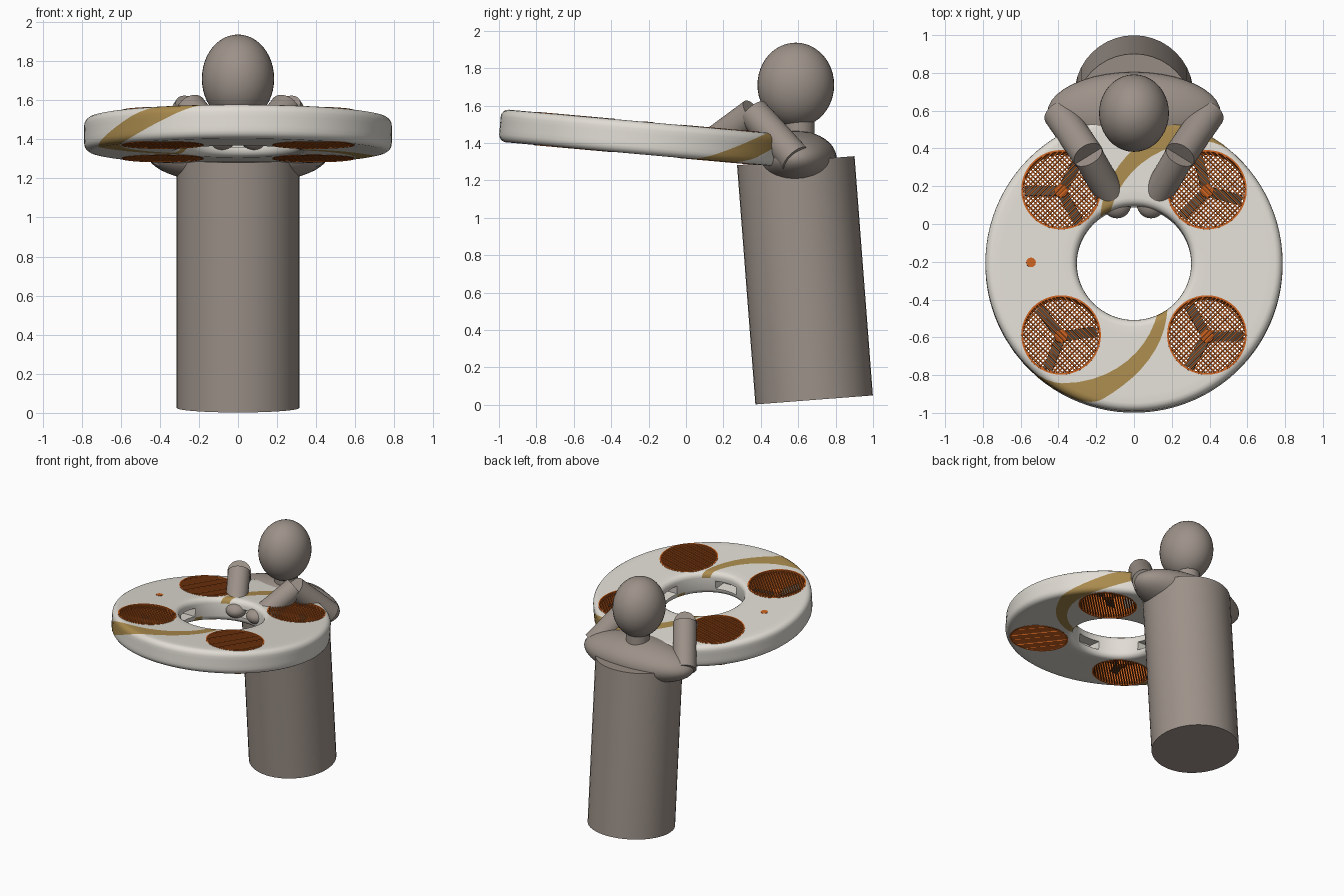
import bpy, bmesh, math
from mathutils import Matrix, Vector

cube = bpy.data.objects.get("Cube")
if cube:
    bpy.data.objects.remove(cube)


def material(name, rgb):
    m = bpy.data.materials.new(name)
    m.use_nodes = True
    m.diffuse_color = (*rgb, 1)
    m.node_tree.nodes["Principled BSDF"].inputs["Base Color"].default_value = (*rgb, 1)
    return m


SKIN = material("warm grey", (0.335, 0.285, 0.25))
SHELL = material("off white", (0.75, 0.72, 0.66))
OCHRE = material("ochre", (0.40, 0.255, 0.075))
ORANGE = material("burnt orange", (0.60, 0.125, 0.015))
DARK = material("dark brown grey", (0.10, 0.08, 0.06))

# Tilted frame shared by every part of the ring
RING = Matrix.Translation((0, -0.211, 1.424)) @ Matrix.Rotation(math.radians(-5.1), 4, 'X')


def smooth_by_angle(ob):
    bpy.ops.object.select_all(action='DESELECT')
    ob.select_set(True)
    bpy.context.view_layer.objects.active = ob
    bpy.ops.object.shade_smooth_by_angle(angle=math.radians(35))


def finish(name, bm, mats, matrix=None, smooth=True):
    bmesh.ops.recalc_face_normals(bm, faces=bm.faces[:])
    mesh = bpy.data.meshes.new(name)
    bm.to_mesh(mesh)
    bm.free()
    ob = bpy.data.objects.new(name, mesh)
    bpy.context.collection.objects.link(ob)
    for m in mats:
        mesh.materials.append(m)
    if matrix:
        ob.matrix_world = matrix
    if smooth:
        smooth_by_angle(ob)
    return ob


def ellipsoid(name, centre, radii):
    bm = bmesh.new()
    m = Matrix.Translation(centre) @ Matrix.Diagonal((*radii, 1))
    bmesh.ops.create_uvsphere(bm, u_segments=40, v_segments=24, radius=1, matrix=m)
    return finish(name, bm, [SKIN])


def rod(name, a, b, radius):
    a, b = Vector(a), Vector(b)
    turn = (b - a).to_track_quat('Z', 'Y').to_matrix().to_4x4()
    bm = bmesh.new()
    bmesh.ops.create_cone(bm, cap_ends=True, segments=40, radius1=radius, radius2=radius,
                          depth=(b - a).length, matrix=Matrix.Translation((a + b) / 2) @ turn)
    return finish(name, bm, [SKIN])


def add_box(bm, centre, size, turn):
    m = turn @ Matrix.Translation(centre) @ Matrix.Diagonal((*size, 1))
    bmesh.ops.create_cube(bm, size=1, matrix=m)


def add_drum(bm, centre, radius, depth, sides=48):
    bmesh.ops.create_cone(bm, cap_ends=True, segments=sides, radius1=radius, radius2=radius,
                          depth=depth, matrix=Matrix.Translation(centre))


# Figure
rod("torso", (0, 0.685, 0.026), (0, 0.587, 1.305), 0.315)
ellipsoid("shoulders", (0, 0.585, 1.318), (0.46, 0.22, 0.148))
rod("neck", (0, 0.605, 1.38), (0, 0.6, 1.58), 0.085)
ellipsoid("head", (0, 0.587, 1.71), (0.185, 0.205, 0.226))
for side, s in (("left", 1), ("right", -1)):
    elbow = (s * 0.242, 0.36, 1.56)
    rod(side + "_upper_arm", (s * 0.397, 0.585, 1.315), elbow, 0.085)
    rod(side + "_forearm", elbow, (s * 0.11, 0.13, 1.39), 0.08)
    ellipsoid(side + "_hand", (s * 0.09, 0.105, 1.397), (0.075, 0.075, 0.056))

# Ring body: rounded section swept round, columns twisted so stripes follow them
OUTER, INNER, HALF, ROUND = 0.787, 0.303, 0.0875, 0.04
COLS, STEP, BAND = 90, 4, 3


def corner(r, inward):
    """Upper corner arc, from the wall to the flat top."""
    return [(r + inward * ROUND * (1 - math.cos(a)), HALF - ROUND * (1 - math.sin(a)))
            for a in (math.pi / 8 * i for i in range(5))]


def twist(r, z):
    t = (r - INNER) / (OUTER - INNER)
    angle = 120 - 56 * t ** 0.9 - 32 * t * (HALF - abs(z)) / (2 * HALF)
    return angle if z >= 0 else 96 - angle


def column_angle(j, r):
    """Columns within a stripe widen towards the outer wall, the rest narrow."""
    half = BAND * STEP / 2 + 4 * ((r - INNER) / (OUTER - INNER)) ** 4
    turn, k = divmod(j, COLS // 2)
    if k <= BAND:
        return 180 * turn - half + 2 * half * k / BAND
    return 180 * turn + half + (180 - 2 * half) * (k - BAND) / (COLS // 2 - BAND)


first, last = corner(INNER, 1), corner(OUTER, -1)[::-1]
flat_from, flat_to = first[-1][0], last[0][0]
flat = [(flat_from + (flat_to - flat_from) * i / 9, HALF) for i in range(1, 9)]
upper = first + flat + last + [(OUTER, 0.024)]
profile = upper + [(OUTER, 0.0)] + [(r, -z) for r, z in reversed(upper)]

bm = bmesh.new()
rows = []
for r, z in profile:
    angles = [math.radians(column_angle(j, r) + twist(r, z)) for j in range(COLS)]
    rows.append([bm.verts.new((r * math.cos(a), r * math.sin(a), z)) for a in angles])
for a, b in zip(rows, rows[1:]):
    for j in range(COLS):
        k = (j + 1) % COLS
        face = bm.faces.new((a[j], a[k], b[k], b[j]))
        face.material_index = 1 if j % (COLS // 2) < BAND else 0
shift = round((twist(*profile[0]) - twist(*profile[-1])) / STEP)
for j in range(COLS):
    k = (j + 1) % COLS
    bm.faces.new((rows[-1][j], rows[-1][k], rows[0][(k - shift) % COLS], rows[0][(j - shift) % COLS]))
ring = finish("ring_body", bm, [SHELL, OCHRE], RING)

# Cut the four fan ducts and the four hand slots in the inner wall
FAN = 0.386
bm = bmesh.new()
for i in range(4):
    quarter = Matrix.Rotation(math.pi / 2 * i, 4, 'Z')
    add_drum(bm, quarter @ Vector((FAN, FAN, 0)), 0.205, 0.4)
    add_box(bm, (0.32, 0, -0.008), (0.14, 0.18, 0.064), quarter)
cutter = finish("ring_cutter", bm, [SHELL], RING, smooth=False)
cutter.hide_render = True
cut = ring.modifiers.new("openings", 'BOOLEAN')
cut.operation, cut.solver, cut.object = 'DIFFERENCE', 'EXACT', cutter
bpy.context.view_layer.objects.active = ring
bpy.ops.object.modifier_apply(modifier=cut.name)
bpy.data.objects.remove(cutter)
smooth_by_angle(ring)


def add_sleeve(bm):
    """Thin duct lining whose ends show as a rim on both faces."""
    end = HALF + 0.002
    loops = []
    for r, z in ((0.201, -end), (0.211, -end), (0.211, end), (0.201, end)):
        loops.append([bm.verts.new((r * math.cos(a), r * math.sin(a), z))
                      for a in (math.tau * j / 48 for j in range(48))])
    for i in range(4):
        a, b = loops[i], loops[(i + 1) % 4]
        for j in range(48):
            k = (j + 1) % 48
            bm.faces.new((a[j], a[k], b[k], b[j]))


def add_slats(bm, z, count, turn):
    for i in range(count):
        y = 0.2 * (2 * (i + 0.5) / count - 1)
        add_box(bm, (0, y, z), (2 * math.sqrt(0.203 ** 2 - y * y), 0.007, 0.016), turn)


# Fans: lined duct with a guard above and below, rotor in the middle
fans = (("front_left", 1, -1, 0), ("front_right", -1, -1, 8),
        ("back_left", 1, 1, 105), ("back_right", -1, 1, 60))
for name, sx, sy, heading in fans:
    place = RING @ Matrix.Translation((sx * FAN, sy * FAN, 0))
    bm = bmesh.new()
    add_sleeve(bm)
    for z, degrees in ((0.079, -45 * sx * sy), (-0.079, 45 * sx * sy)):
        add_slats(bm, z, 22, Matrix.Rotation(math.radians(degrees), 4, 'Z'))
    finish(name + "_fan_guard", bm, [ORANGE], place, smooth=False)

    bm = bmesh.new()
    add_drum(bm, (0, 0, 0), 0.035, 0.07, 24)
    finish(name + "_fan_hub", bm, [ORANGE], place)

    bm = bmesh.new()
    for i in range(3):
        turn = Matrix.Rotation(math.radians(heading + 120 * i), 4, 'Z')
        pitch = Matrix.Rotation(math.radians(20), 4, 'X')
        add_box(bm, (0.105, 0, 0), (0.17, 0.055, 0.008), turn @ pitch)
    finish(name + "_fan_blades", bm, [DARK], place, smooth=False)

# Small indicator on the upper face
bm = bmesh.new()
add_drum(bm, (-0.545, 0, HALF), 0.026, 0.004, 12)
finish("indicator_light", bm, [ORANGE], RING, smooth=False)
